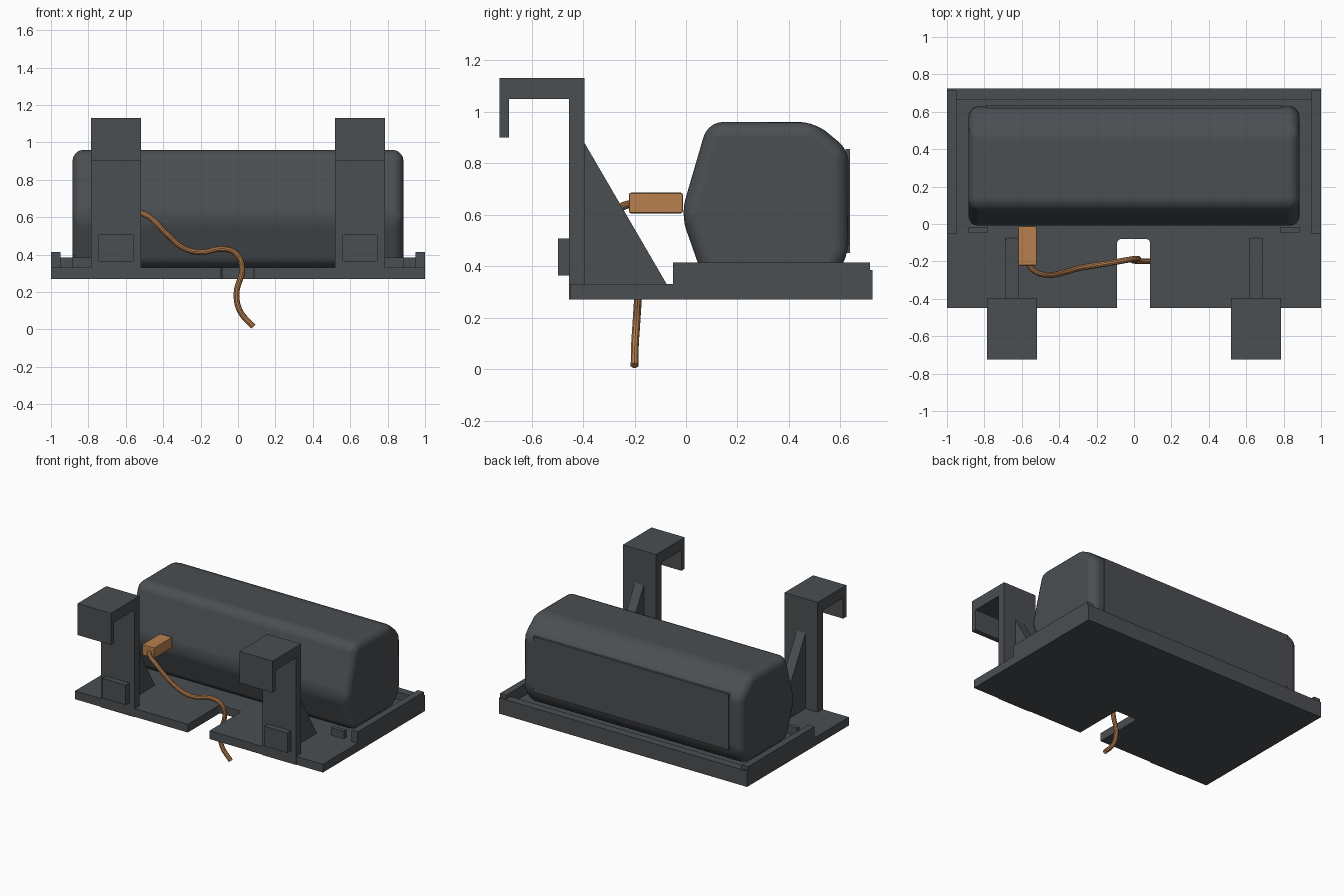
import bpy, bmesh, math

if "Cube" in bpy.data.objects:
    bpy.data.objects.remove(bpy.data.objects["Cube"])


def material(name, rgb):
    m = bpy.data.materials.new(name)
    m.diffuse_color = (*rgb, 1)
    m.use_nodes = True
    m.node_tree.nodes["Principled BSDF"].inputs["Base Color"].default_value = m.diffuse_color
    return m


GREY = material("dark grey", (0.07, 0.077, 0.085))
COPPER = material("copper orange", (0.48, 0.215, 0.078))


def smooth(ob):
    bpy.ops.object.select_all(action='DESELECT')
    ob.select_set(True)
    bpy.context.view_layer.objects.active = ob
    bpy.ops.object.shade_smooth_by_angle(angle=math.radians(30))


def prism(name, pts, axis, lo, hi, mat=GREY, bevel=0, segments=4):
    """Extrude a 2D outline along x (points are y, z) or z (points are x, y)."""
    bm = bmesh.new()
    place = (lambda a, b, t: (t, a, b)) if axis == 'x' else (lambda a, b, t: (a, b, t))
    face = bm.faces.new([bm.verts.new(place(a, b, lo)) for a, b in pts])
    ext = bmesh.ops.extrude_face_region(bm, geom=[face])
    moved = [g for g in ext['geom'] if isinstance(g, bmesh.types.BMVert)]
    bmesh.ops.translate(bm, verts=moved, vec=place(0, 0, hi - lo))
    bmesh.ops.recalc_face_normals(bm, faces=bm.faces)
    me = bpy.data.meshes.new(name)
    bm.to_mesh(me)
    bm.free()
    me.materials.append(mat)
    ob = bpy.data.objects.new(name, me)
    bpy.context.collection.objects.link(ob)
    if bevel:
        smooth(ob)
        mod = ob.modifiers.new("rounding", 'BEVEL')
        mod.width = bevel
        mod.segments = segments
        mod.limit_method = 'ANGLE'
        mod.angle_limit = math.radians(20)
        mod.harden_normals = True
        bpy.ops.object.modifier_apply(modifier=mod.name)
        smooth(ob)
    return ob


def box(name, x, y, z, **kw):
    outline = [(x[0], y[0]), (x[1], y[0]), (x[1], y[1]), (x[0], y[1])]
    return prism(name, outline, 'z', *z, **kw)


# Base plate with a round-cornered cable notch at the front
r = 0.02
corners = [math.radians(a) for a in (0, 30, 60, 90)]
notch = [(0.085 - r + r * math.cos(a), -0.08 - r + r * math.sin(a)) for a in corners]
notch += [(-0.09 + r - r * math.cos(a), -0.08 - r + r * math.sin(a)) for a in reversed(corners)]
prism("base_plate",
      [(-0.09, -0.45), (-1, -0.45), (-1, 0.725), (1, 0.725), (1, -0.45), (0.085, -0.45)] + notch,
      'z', 0.27, 0.33)

# Tray rim along the back
box("back_rail", (-1, 1), (0.665, 0.725), (0.33, 0.385))

# Rounded main body and its raised back panel
prism("main_body",
      [(-0.02, 0.6), (0.085, 0.96), (0.5, 0.96), (0.632, 0.85),
       (0.632, 0.44), (0.56, 0.33), (0.075, 0.33)],
      'x', -0.885, 0.885, bevel=0.06, segments=5)
box("back_panel", (-0.79, 0.79), (0.62, 0.637), (0.45, 0.855))

# Parts repeated on both sides
for side, s in (("left", -1), ("right", 1)):
    def span(a, b):
        return tuple(sorted((s * a, s * b)))

    box(f"{side}_side_rail", span(0.95, 1), (-0.05, 0.715), (0.33, 0.413))
    box(f"{side}_front_stop", span(0.78, 0.885), (-0.045, -0.015), (0.33, 0.385))
    # Hanging hook: upright, top arm and down-turned lip
    prism(f"{side}_hook",
          [(-0.455, 0.27), (-0.395, 0.27), (-0.395, 1.13), (-0.725, 1.13),
           (-0.725, 0.9), (-0.688, 0.9), (-0.688, 1.05), (-0.455, 1.05)],
          'x', *span(0.518, 0.786))
    prism(f"{side}_gusset", [(-0.4, 0.33), (-0.075, 0.33), (-0.395, 0.88), (-0.4, 0.88)],
          'x', *span(0.617, 0.688))
    box(f"{side}_front_pad", span(0.558, 0.747), (-0.497, -0.45), (0.363, 0.508))

# Plug against the body front
box("plug", (-0.62, -0.52), (-0.222, -0.012), (0.605, 0.685),
    mat=COPPER, bevel=0.008, segments=2)

# Cable that sags from the plug and drops through the notch
path = [(-0.57, -0.2, 0.645), (-0.54, -0.245, 0.632), (-0.47, -0.272, 0.598),
        (-0.38, -0.26, 0.51), (-0.29, -0.235, 0.435), (-0.2, -0.22, 0.413),
        (-0.08, -0.2, 0.43), (-0.01, -0.188, 0.405), (0.022, -0.185, 0.335),
        (-0.008, -0.192, 0.19), (0.01, -0.198, 0.1), (0.082, -0.2, 0.014)]
cu = bpy.data.curves.new("cable", 'CURVE')
cu.dimensions = '3D'
cu.bevel_depth = 0.0155
cu.bevel_resolution = 3
cu.resolution_u = 8
cu.use_fill_caps = True
sp = cu.splines.new('BEZIER')
sp.bezier_points.add(len(path) - 1)
for p, co in zip(sp.bezier_points, path):
    p.co = co
    p.handle_left_type = p.handle_right_type = 'AUTO'
cu.materials.append(COPPER)
cable = bpy.data.objects.new("cable", cu)
bpy.context.collection.objects.link(cable)
bpy.ops.object.select_all(action='DESELECT')
cable.select_set(True)
bpy.context.view_layer.objects.active = cable
bpy.ops.object.convert(target='MESH')
smooth(bpy.context.view_layer.objects.active)
